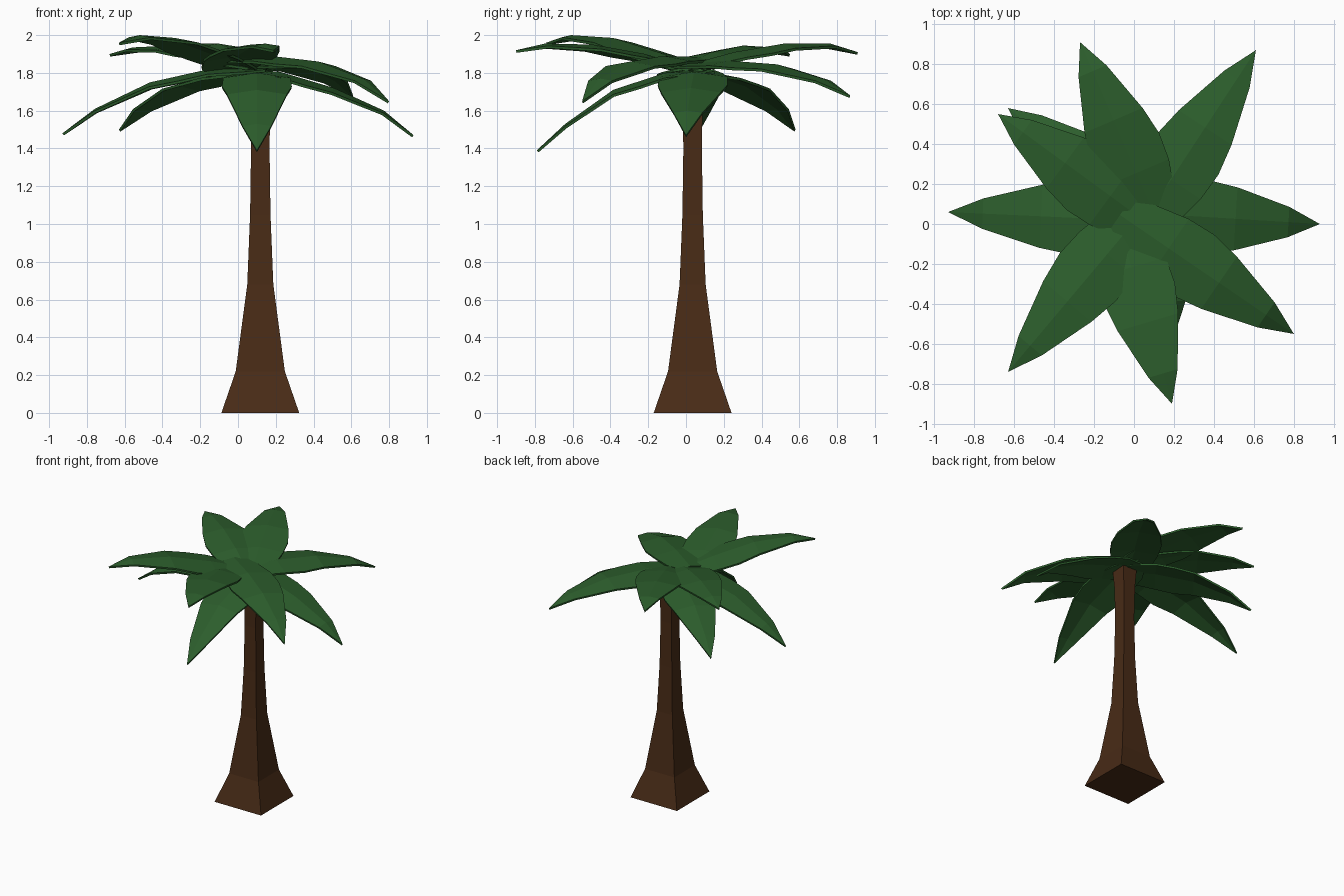
import bpy
from mathutils import Vector

if "Cube" in bpy.data.objects:
    bpy.data.objects.remove(bpy.data.objects["Cube"])


def material(name, color):
    m = bpy.data.materials.new(name)
    m.diffuse_color = (*color, 1)
    m.use_nodes = True
    m.node_tree.nodes["Principled BSDF"].inputs["Base Color"].default_value = m.diffuse_color
    return m


def mesh_object(name, verts, faces, mat):
    me = bpy.data.meshes.new(name)
    me.from_pydata(verts, [], faces)
    me.materials.append(mat)
    ob = bpy.data.objects.new(name, me)
    bpy.context.collection.objects.link(ob)
    return ob


bark = material("bark", (0.065, 0.024, 0.008))
green = material("leaf_green", (0.025, 0.11, 0.025))

# Trunk: square sections (height, half width), flared at the foot and crown
cx, cy = 0.118, 0.035
sections = [(0, 0.206), (0.22, 0.13), (0.68, 0.069), (1.05, 0.054),
            (1.40, 0.049), (1.65, 0.053), (1.80, 0.062)]
verts = [(cx + sx * h, cy + sy * h, z) for z, h in sections
         for sx, sy in ((-1, -1), (1, -1), (1, 1), (-1, 1))]
faces = [(3, 2, 1, 0)]
for i in range(0, 4 * (len(sections) - 1), 4):
    faces += [(i + k, i + (k + 1) % 4, i + 4 + (k + 1) % 4, i + 4 + k) for k in range(4)]
faces.append(tuple(range(len(verts) - 4, len(verts))))
mesh_object("trunk", verts, faces, bark)

# Frond outline: (fraction of length, half width)
outline = [(0, 0.08), (0.11, 0.14), (0.28, 0.178), (0.42, 0.185), (0.57, 0.158), (0.84, 0.076)]
knots = [0, 0.28, 0.57, 0.84, 1]


def height(t, zs):
    for i in range(4):
        if t <= knots[i + 1]:
            f = (t - knots[i]) / (knots[i + 1] - knots[i])
            return zs[i] + f * (zs[i + 1] - zs[i])


# A frond is a strip with a raised midrib, pointed tip and a little thickness
def frond(name, root, tip, zs):
    a, b = Vector(root), Vector(tip)
    side = Vector((-(b - a).y, (b - a).x)).normalized()
    verts, faces = [], []
    for t, w in outline:
        p, z = a.lerp(b, t), height(t, zs)
        for s in (-1, 0, 1):
            q = p + side * s * w
            verts.append((q.x, q.y, z - abs(s) * 0.15 * w))
    n = len(verts)
    verts.append((b.x, b.y, zs[-1]))
    for i in range(0, n - 3, 3):
        faces += [(i, i + 3, i + 4, i + 1), (i + 1, i + 4, i + 5, i + 2)]
    faces += [(n - 3, n, n - 2), (n - 2, n, n - 1)]
    ob = mesh_object(name, verts, faces, green)
    mod = ob.modifiers.new("thickness", 'SOLIDIFY')
    mod.thickness = 0.014
    mod.offset = -1


# Crown: root xy, tip xy, midrib heights from root to tip
fronds = [
    ("frond_right", (-0.05, 0.06), (0.93, 0.0), (1.83, 1.805, 1.72, 1.60, 1.47)),
    ("frond_front_right", (-0.07, 0.045), (0.80, -0.55), (1.885, 1.89, 1.86, 1.77, 1.65)),
    ("frond_front_upper", (-0.09, 0.05), (0.19, -0.90), (1.82, 1.90, 1.95, 1.955, 1.92)),
    ("frond_front_lower", (0.10, 0.15), (0.10, -0.79), (1.82, 1.80, 1.71, 1.53, 1.39)),
    ("frond_front_left", (0.06, 0.08), (-0.63, -0.74), (1.82, 1.91, 1.985, 2.0, 1.96)),
    ("frond_left", (0.15, 0.01), (-0.93, 0.06), (1.83, 1.82, 1.75, 1.61, 1.48)),
    ("frond_back_left_upper", (0.10, -0.02), (-0.68, 0.55), (1.84, 1.91, 1.945, 1.935, 1.90)),
    ("frond_back_left_lower", (0.13, -0.02), (-0.63, 0.58), (1.82, 1.80, 1.74, 1.62, 1.50)),
    ("frond_back", (0.12, 0.0), (-0.27, 0.91), (1.84, 1.91, 1.955, 1.955, 1.91)),
    ("frond_back_right", (0.02, -0.03), (0.61, 0.87), (1.85, 1.865, 1.845, 1.77, 1.68)),
]
for f in fronds:
    frond(*f)
